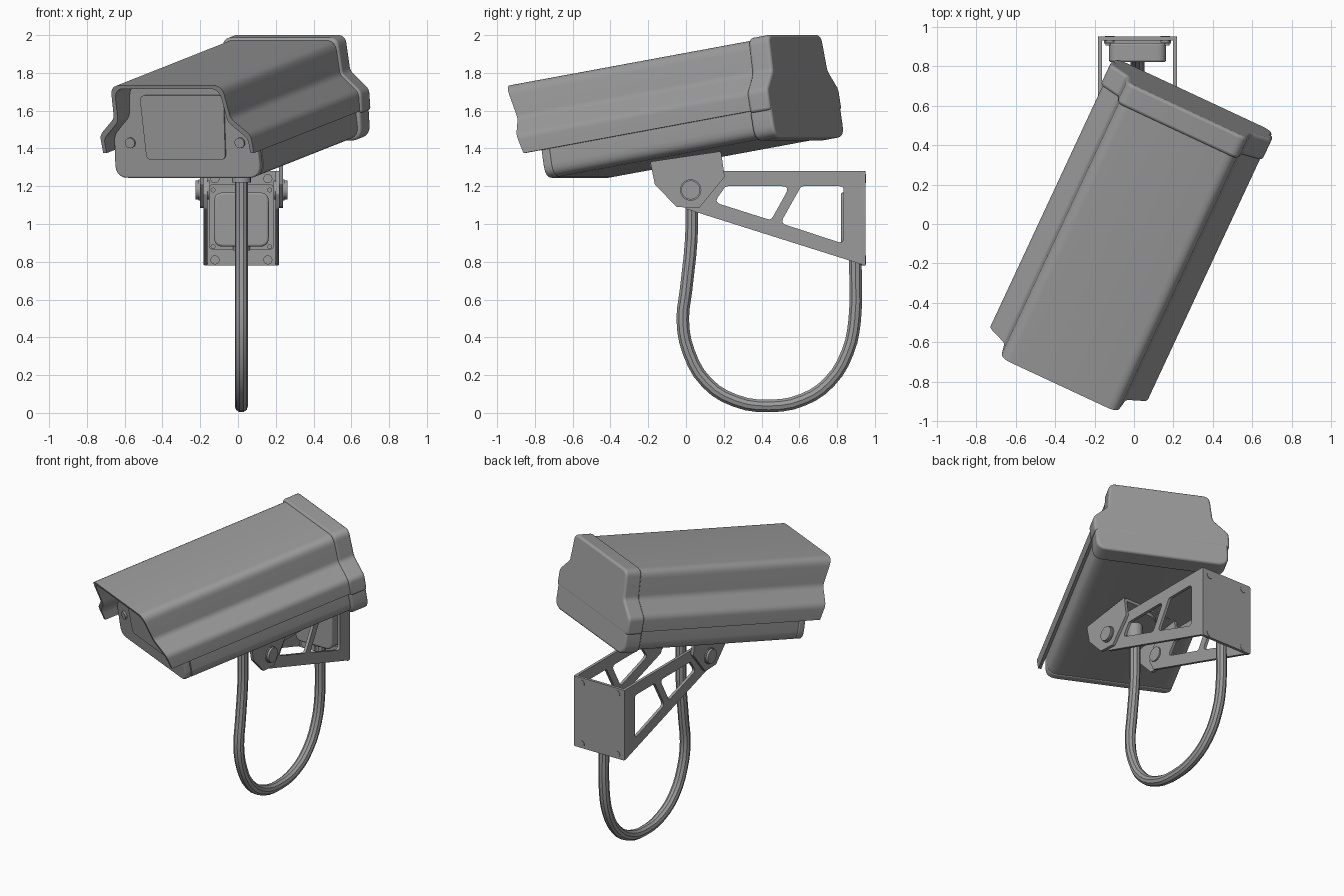
import bpy, bmesh, math
from mathutils import Vector, Matrix

if "Cube" in bpy.data.objects:
    bpy.data.objects.remove(bpy.data.objects["Cube"], do_unlink=True)

grey = bpy.data.materials.new("housing_grey")
grey.use_nodes = True
colour = (0.33, 0.33, 0.33, 1)
grey.diffuse_color = colour
grey.node_tree.nodes["Principled BSDF"].inputs["Base Color"].default_value = colour

PAN, TILT = math.radians(-25), math.radians(9.5)
AIM = (Matrix.Translation((0, 0, 1.5)) @ Matrix.Rotation(PAN, 4, 'Z')
       @ Matrix.Rotation(TILT, 4, 'X'))
MOUNT = Matrix.Translation((0.018, 0, 0))
parts = []


def rounded(pts, r, closed=True, steps=5):
    """Round the corners of a 2D chain of points."""
    out, n = [], len(pts)
    for i, p in enumerate(pts):
        p = Vector(p)
        if not closed and i in (0, n - 1):
            out.append(tuple(p))
            continue
        a, b = Vector(pts[i - 1]) - p, Vector(pts[(i + 1) % n]) - p
        cut = r / math.tan(a.angle(b) / 2)
        s = p + a.normalized() * min(cut, a.length * 0.48)
        e = p + b.normalized() * min(cut, b.length * 0.48)
        for k in range(steps + 1):
            t = k / steps
            out.append(tuple(s * (1 - t) ** 2 + p * (2 * t * (1 - t)) + e * t * t))
    return out


def mirrored(half):
    """Close a right-hand half profile that starts and ends on x = 0."""
    return half + [(-x, z) for x, z in reversed(half) if x > 1e-5]


def prism(name, outline, lo, hi, axis, frame, holes=(), bevel=0):
    """Extrude a 2D outline from lo to hi: axis Y takes (x, z), axis X takes (y, z)."""
    place = (lambda p: (p[0], lo, p[1])) if axis == 'Y' else (lambda p: (lo, p[0], p[1]))
    bm = bmesh.new()
    for loop in (outline, *holes):
        vs = [bm.verts.new(place(p)) for p in loop]
        for i, v in enumerate(vs):
            bm.edges.new((vs[i - 1], v))
    bmesh.ops.triangle_fill(bm, edges=bm.edges[:], use_beauty=True)
    if not holes:
        bmesh.ops.dissolve_limit(bm, angle_limit=0.01, verts=bm.verts[:], edges=bm.edges[:])
    geo = bmesh.ops.extrude_face_region(bm, geom=bm.faces[:])["geom"]
    shift = (0, hi - lo, 0) if axis == 'Y' else (hi - lo, 0, 0)
    bmesh.ops.translate(bm, vec=shift, verts=[g for g in geo if isinstance(g, bmesh.types.BMVert)])
    bmesh.ops.recalc_face_normals(bm, faces=bm.faces[:])
    mesh = bpy.data.meshes.new(name)
    bm.to_mesh(mesh)
    bm.free()
    return add(name, mesh, frame, bevel)


def add(name, mesh, frame, bevel=0):
    mesh.materials.append(grey)
    ob = bpy.data.objects.new(name, mesh)
    bpy.context.collection.objects.link(ob)
    ob.matrix_world = frame
    if bevel:
        mod = ob.modifiers.new("edge_round", 'BEVEL')
        mod.width, mod.segments, mod.use_clamp_overlap = bevel, 3, False
        mod.limit_method, mod.angle_limit = 'ANGLE', math.radians(60)
    parts.append(ob)
    return ob


def disc(name, a, b, r, frame, sides=20):
    """Cylinder between two points."""
    a, b = Vector(a), Vector(b)
    bm = bmesh.new()
    turn = (b - a).to_track_quat('Z', 'Y').to_matrix().to_4x4()
    bmesh.ops.create_cone(bm, cap_ends=True, segments=sides, radius1=r, radius2=r,
                          depth=(b - a).length,
                          matrix=Matrix.Translation((a + b) / 2) @ turn)
    mesh = bpy.data.meshes.new(name)
    bm.to_mesh(mesh)
    bm.free()
    return add(name, mesh, frame)


def rect(x0, x1, z0, z1, r):
    return rounded([(x0, z0), (x1, z0), (x1, z1), (x0, z1)], r)


# Hood shell: rounded roof with flared skirts
roof = rounded([(0, .38), (.325, .38), (.34, .195), (.44, .10), (.44, 0)], .06, closed=False)
outer = list(reversed(roof)) + [(-x, z) for x, z in roof[1:]]
inner = [(x - math.copysign(.02, x) if abs(x) > .02 else x, max(z - .02, 0)) for x, z in outer]
shell = outer + inner[::-1]
prism("hood", shell, -.6, .62, 'Y', AIM)
visor = prism("visor", shell, -.755, -.6, 'Y', AIM)
for v in visor.data.vertices:
    if v.co.y < -.7:
        v.co.y -= .25 * v.co.z

# Main housing and its front plate
case = mirrored([(0, .355)] + rounded([(0, .355), (.305, .355), (.32, .18), (.415, .08),
                (.425, -.15), (0, -.15)], .07, closed=False)[1:])
prism("housing", case, -.61, .62, 'Y', AIM)
prism("front_plate", case, -.66, -.613, 'Y', AIM, bevel=.008)

# Window and front screws
prism("window", rounded([(-.23, -.05), (.23, -.05), (.245, .295), (-.245, .295)], .03),
      -.669, -.66, 'Y', AIM)
for side in (-1, 1):
    disc("front_screw", (side * .32, -.672, .04), (side * .32, -.65, .04), .028, AIM)

# Rear cap, upper and lower halves
cap_top = mirrored(rounded([(0, .392), (.335, .392), (.35, .2), (.452, .10), (.452, -.012),
                            (0, -.012)], .05, closed=False)[:-7] + [(.452, -.012), (0, -.012)])
prism("rear_cap_upper", cap_top, .59, .71, 'Y', AIM, bevel=.015)
cap_low = mirrored(rounded([(0, .05), (.442, .05), (.44, -.16), (0, -.16)], .07, closed=False))
prism("rear_cap_lower", cap_low, .585, .709, 'Y', AIM, bevel=.015)

# Wall bracket: back plate and two arms with cutouts
prism("wall_plate", rect(-.2, .2, .78, 1.28, .01), .93, .95, 'Y', MOUNT)
arm = rounded([(.95, 1.28), (.95, .78), (0, 1.08), (-.04, 1.16), (.02, 1.28)], .012)
cutouts = [rounded([(.21, 1.2), (.55, 1.2), (.45, 1.02), (.15, 1.115)], .025),
           rounded([(.61, 1.2), (.835, 1.2), (.835, .895), (.5, 1.005)], .025)]
tilt_plate = rounded([(-.19, 1.33), (-.165, 1.21), (-.05, 1.09), (.07, 1.085),
                      (.205, 1.25), (.185, 1.385)], .012)
for side in (-1, 1):
    prism("bracket_arm", arm, side * .18, side * .2, 'X', MOUNT, holes=cutouts)
    prism("tilt_plate", tilt_plate, side * .2, side * .22, 'X', MOUNT)
    disc("pivot_washer", (side * .21, .025, 1.18), (side * .228, .025, 1.18), .056, MOUNT, 28)
    disc("pivot_bolt", (side * .17, .025, 1.18), (side * .243, .025, 1.18), .05, MOUNT, 28)
    # Wall screws, visible on both faces of the plate
    for z in (.81, 1.24):
        disc("wall_screw", (side * .14, .92, z), (side * .14, .953, z), .024, MOUNT)
    for z in (.88, 1.18):
        disc("box_screw", (side * .15, .905, z), (side * .15, .93, z), .013, MOUNT, 12)
prism("tilt_bridge", [(-.19, 1.3), (.185, 1.365), (.185, 1.385), (-.19, 1.32)],
      -.2, .2, 'X', MOUNT)
disc("pan_hub", (0, .02, -.19), (0, .02, -.14), .13, AIM, 32)

# Junction box on the wall plate
prism("box_flange", rect(-.17, .17, .865, 1.21, .02), .915, .93, 'Y', MOUNT)
prism("junction_box", rect(-.145, .145, .88, 1.167, .05), .82, .92, 'Y', MOUNT, bevel=.012)

# Hanging cable with glands
path = [(.03, 1.3), (.03, 1.08), (.028, .92), (0, .65), (-.017, .49), (.015, .32), (.11, .16),
        (.26, .065), (.44, .037), (.62, .07), (.76, .165), (.855, .32), (.893, .49),
        (.897, .77), (.897, .9)]
curve = bpy.data.curves.new("cable", 'CURVE')
curve.dimensions = '3D'
curve.bevel_depth, curve.bevel_resolution, curve.resolution_u = .035, 3, 3
curve.use_fill_caps = True
spline = curve.splines.new('BEZIER')
spline.bezier_points.add(len(path) - 1)
for bp, (y, z) in zip(spline.bezier_points, path):
    bp.co = (0, y, z)
    bp.handle_left_type = bp.handle_right_type = 'AUTO'
curve.materials.append(grey)
cable = bpy.data.objects.new("cable", curve)
bpy.context.collection.objects.link(cable)
cable.matrix_world = MOUNT
parts.append(cable)
disc("cable_gland", (0, .03, 1.22), (0, .03, 1.37), .05, MOUNT)
disc("box_gland", (0, .897, .86), (0, .897, .9), .045, MOUNT)

# Bake the cable to a mesh, then smooth everything while keeping sharp edges
bpy.ops.object.select_all(action='DESELECT')
cable.select_set(True)
bpy.context.view_layer.objects.active = cable
bpy.ops.object.convert(target='MESH')
for ob in parts:
    ob.select_set(True)
bpy.ops.object.shade_smooth_by_angle(angle=math.radians(35))
